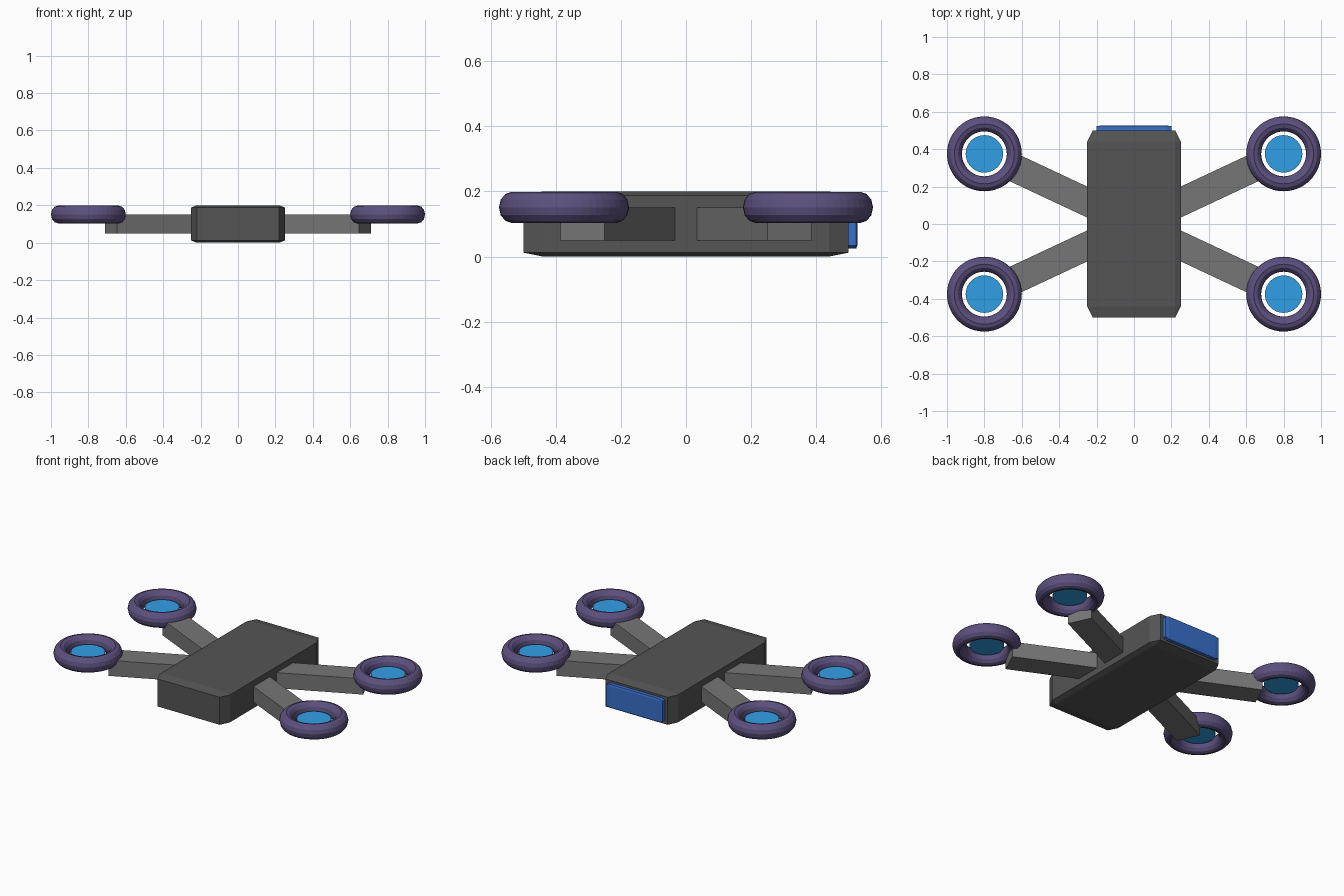
import bpy
from math import atan2, cos, sin

if "Cube" in bpy.data.objects:
    bpy.data.objects.remove(bpy.data.objects["Cube"])


def material(name, rgb):
    mat = bpy.data.materials.new(name)
    mat.diffuse_color = (*rgb, 1)
    mat.use_nodes = True
    mat.node_tree.nodes["Principled BSDF"].inputs["Base Color"].default_value = mat.diffuse_color
    return mat


BODY_GREY = material("body_grey", (0.09, 0.09, 0.09))
ARM_GREY = material("arm_grey", (0.18, 0.18, 0.18))
PURPLE = material("ring_purple", (0.11, 0.08, 0.21))
SKY = material("rotor_blue", (0.03, 0.35, 0.8))
BLUE = material("panel_blue", (0.04, 0.16, 0.6))


def finish(name, mat):
    obj = bpy.context.object
    obj.name = name
    obj.data.materials.append(mat)
    return obj


def box(name, loc, size, mat, angle=0, bevel=0):
    bpy.ops.mesh.primitive_cube_add(size=1, location=loc, rotation=(0, 0, angle))
    obj = finish(name, mat)
    obj.scale = size
    # Bevel acts before the scale, so the chamfers stretch with the box
    if bevel:
        mod = obj.modifiers.new("chamfer", 'BEVEL')
        mod.width = bevel
        mod.segments = 1
    return obj


# Chamfered central body and the blue panel at its rear
box("body", (0, 0, 0.1), (0.5, 1, 0.2), BODY_GREY, bevel=0.06)
box("rear_panel", (0, 0.5, 0.1), (0.4, 0.053, 0.15), BLUE, bevel=0.06)

# Four arms, each with a ring and a rotor disc at its tip
for y_name, sy in (("front", -1), ("rear", 1)):
    for x_name, sx in (("left", -1), ("right", 1)):
        tag = f"{y_name}_{x_name}"
        x, y = 0.8 * sx, 0.375 * sy
        angle = atan2(y, x)
        mid = 0.45
        box(f"{tag}_arm", (mid * cos(angle), mid * sin(angle), 0.1),
            (0.6, 0.15, 0.1), ARM_GREY, angle)

        bpy.ops.mesh.primitive_torus_add(
            location=(x, y, 0.151), major_radius=0.16, minor_radius=0.04,
            major_segments=48, minor_segments=12)
        finish(f"{tag}_ring", PURPLE).scale.z = 1.2

        bpy.ops.mesh.primitive_cylinder_add(
            vertices=32, radius=0.1, depth=0.02, location=(x, y, 0.15))
        finish(f"{tag}_rotor_disc", SKY)
